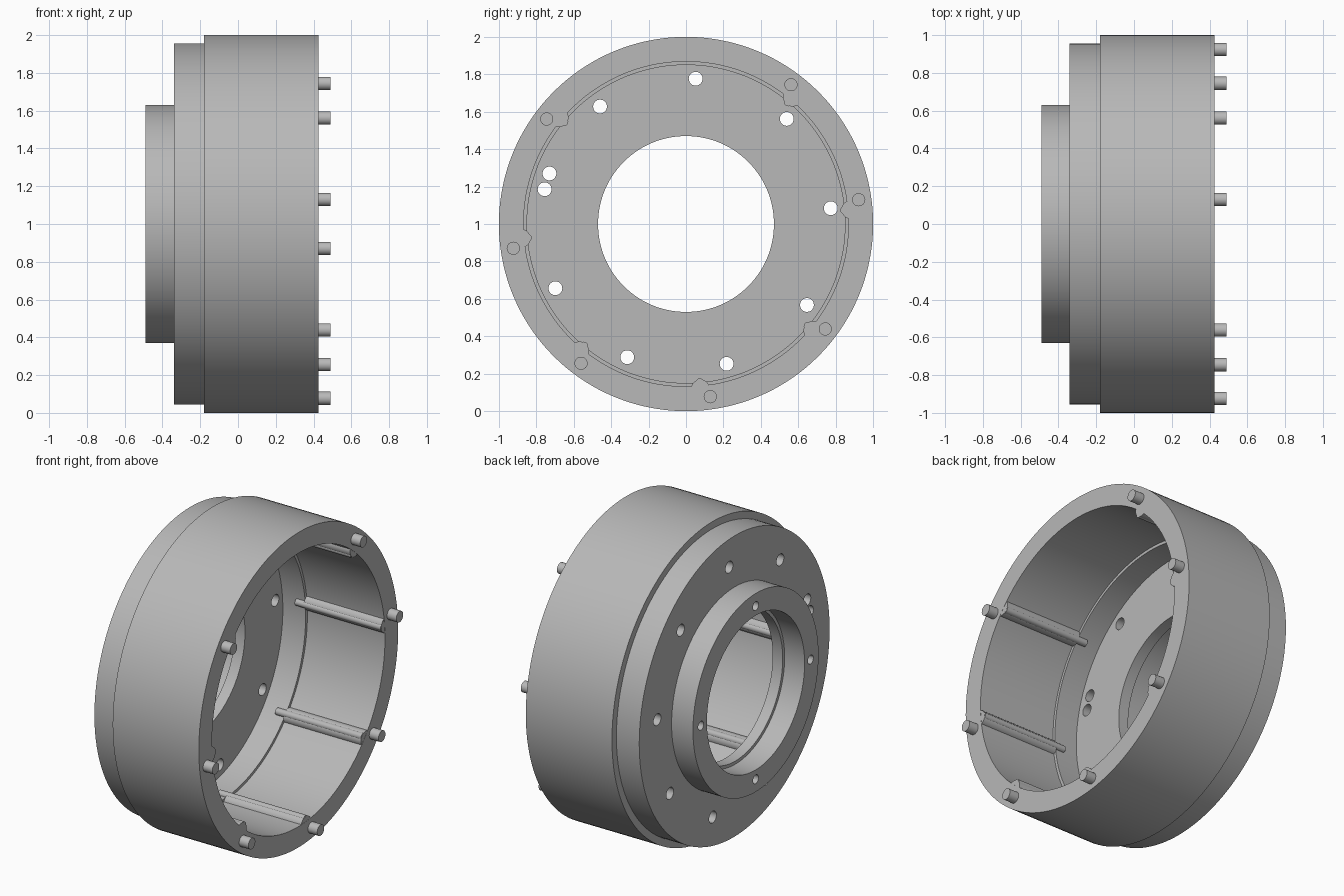
import bpy, bmesh
from math import cos, sin, radians, pi
from mathutils import Matrix, Vector

cube = bpy.data.objects.get("Cube")
if cube:
    bpy.data.objects.remove(cube, do_unlink=True)

grey = bpy.data.materials.new("machined_grey")
grey.use_nodes = True
colour = (0.48, 0.48, 0.48, 1)
grey.diffuse_color = colour
grey.node_tree.nodes["Principled BSDF"].inputs["Base Color"].default_value = colour


def make(name, bm):
    bmesh.ops.recalc_face_normals(bm, faces=bm.faces[:])
    mesh = bpy.data.meshes.new(name)
    bm.to_mesh(mesh)
    bm.free()
    mesh.materials.append(grey)
    obj = bpy.data.objects.new(name, mesh)
    bpy.context.collection.objects.link(obj)
    return obj


def smooth(obj):
    bpy.ops.object.select_all(action='DESELECT')
    obj.select_set(True)
    bpy.context.view_layer.objects.active = obj
    bpy.ops.object.shade_smooth_by_angle(angle=radians(30))


def rod(bm, x0, x1, ring, angle, radius, sides=24):
    """Cylinder along x, placed on a ring around the main axis."""
    a = radians(angle)
    place = Matrix.Translation(((x0 + x1) / 2, ring * cos(a), 1 + ring * sin(a)))
    bmesh.ops.create_cone(bm, cap_ends=True, segments=sides, radius1=radius,
                          radius2=radius, depth=x1 - x0,
                          matrix=place @ Matrix.Rotation(pi / 2, 4, 'Y'))


# Housing: stepped drum, floor plate and hub as one turned profile (x, radius)
profile = [(-.49, .49), (-.49, .63), (-.34, .63), (-.34, .955), (-.18, .955),
           (-.18, 1), (.425, 1), (.425, .868), (-.12, .868), (-.12, .85),
           (-.28, .85), (-.28, .47), (-.35, .47), (-.35, .49)]
bm = bmesh.new()
verts = [bm.verts.new((x, r, 1)) for x, r in profile]
edges = [bm.edges.new((v, verts[i - 1])) for i, v in enumerate(verts)]
bmesh.ops.spin(bm, geom=verts + edges, cent=Vector((0, 0, 1)), axis=Vector((1, 0, 0)),
               angle=2 * pi, steps=144, use_duplicate=False)
bmesh.ops.remove_doubles(bm, verts=bm.verts[:], dist=1e-4)
housing = make("housing", bm)

# Hole cutters: floor plate bolt circle, one extra hole, blind hub holes
bm = bmesh.new()
for angle in [6.2 + 40 * k for k in range(9)] + [159.7]:
    rod(bm, -.4, -.2, .778, angle, .037)
for k in range(4):
    rod(bm, -.55, -.4, .55, 90 * k, .028)
cutter = make("hole_cutter", bm)
cutter.hide_render = True
mod = housing.modifiers.new("holes", 'BOOLEAN')
mod.operation = 'DIFFERENCE'
mod.solver = 'EXACT'
mod.object = cutter
bpy.context.view_layer.update()
evaluated = housing.evaluated_get(bpy.context.evaluated_depsgraph_get())
drilled = bpy.data.meshes.new_from_object(evaluated)
housing.modifiers.clear()
housing.data = drilled
bpy.data.objects.remove(cutter, do_unlink=True)
smooth(housing)

# Rim pins and inner wall ribs: eight positions with one left empty
pins, ribs = bmesh.new(), bmesh.new()
for k in range(8):
    if k == 2:
        continue
    angle = 8 + 45 * k
    rod(pins, .4, .49, .932, angle, .035)
    rod(ribs, -.119, .424, .885, angle - 3, .05, 32)
    rod(ribs, -.18, .423, .85, angle - 3, .022)
smooth(make("rim_pins", pins))
smooth(make("wall_ribs", ribs))
